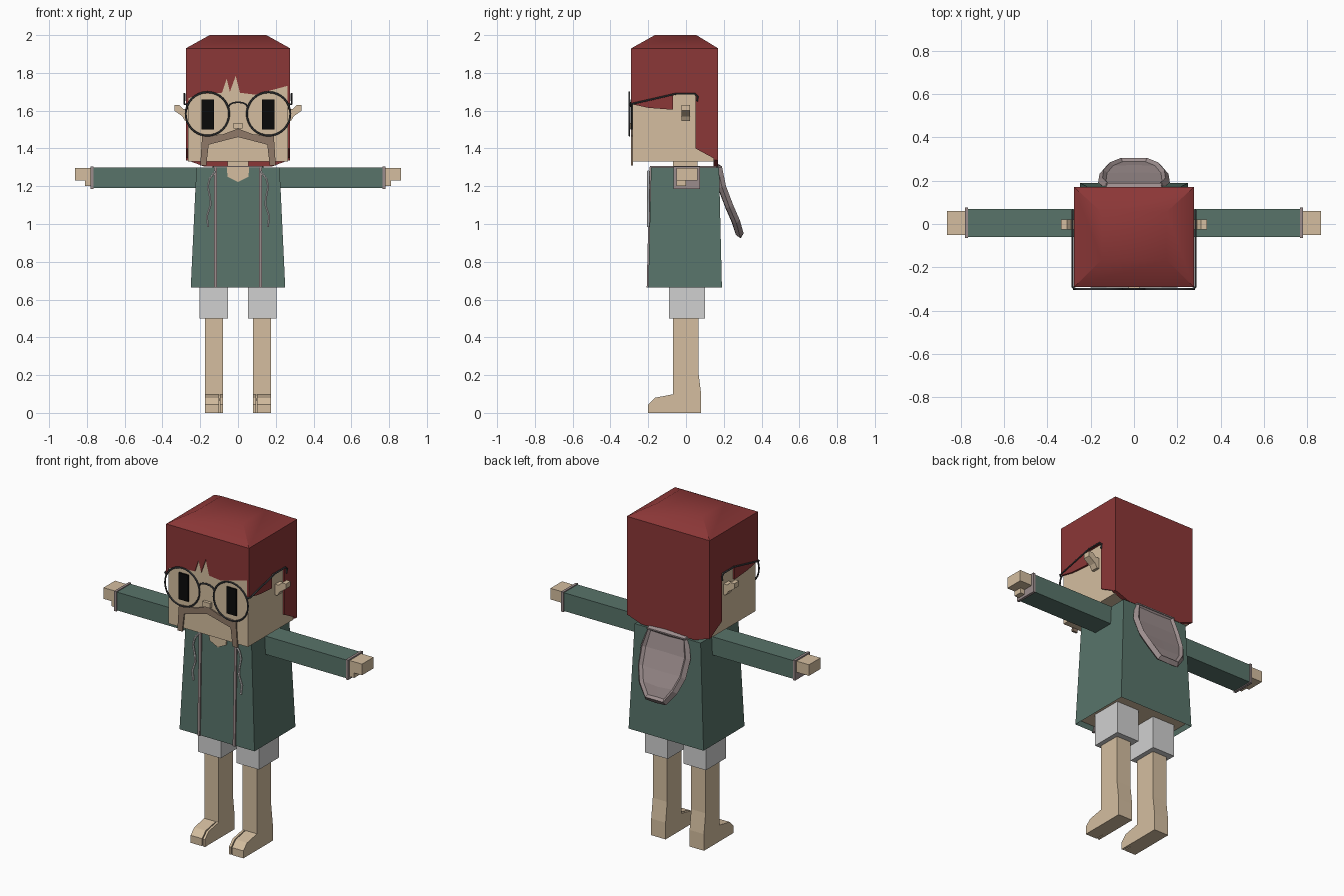
import bpy, bmesh, math
from mathutils import Matrix

if "Cube" in bpy.data.objects:
    bpy.data.objects.remove(bpy.data.objects["Cube"])


def material(name, r, g, b):
    m = bpy.data.materials.new(name)
    m.use_nodes = True
    m.diffuse_color = (r, g, b, 1)
    m.node_tree.nodes["Principled BSDF"].inputs["Base Color"].default_value = (r, g, b, 1)
    return m


SKIN = material("skin", .66, .515, .35)
HAIR = material("red hair", .26, .038, .038)
GREEN = material("green cloth", .098, .175, .144)
TRIM = material("taupe trim", .33, .265, .265)
SHORTS = material("light grey cloth", .63, .63, .63)
WHITE = material("white cord", .79, .79, .79)
BLACK = material("black eye", .003, .003, .003)
METAL = material("dark metal", .06, .064, .07)
BROWN = material("brown moustache", .28, .195, .14)


def finish(name, bm, mat):
    bmesh.ops.recalc_face_normals(bm, faces=bm.faces)
    mesh = bpy.data.meshes.new(name)
    bm.to_mesh(mesh)
    bm.free()
    mesh.materials.append(mat)
    ob = bpy.data.objects.new(name, mesh)
    bpy.context.collection.objects.link(ob)
    return ob


def smooth(ob, degrees=40):
    bpy.ops.object.select_all(action='DESELECT')
    ob.select_set(True)
    bpy.context.view_layer.objects.active = ob
    bpy.ops.object.shade_smooth_by_angle(angle=math.radians(degrees))


def prism(name, axis, pts, a, b, mat):
    """Extrude a flat outline along x (points y,z) or y (points x,z)."""
    bm = bmesh.new()
    put = (lambda p, t: (t, p[0], p[1])) if axis == 'x' else (lambda p, t: (p[0], t, p[1]))
    lo = [bm.verts.new(put(p, a)) for p in pts]
    hi = [bm.verts.new(put(p, b)) for p in pts]
    bm.faces.new(lo)
    bm.faces.new(hi)
    for i in range(len(pts)):
        j = (i + 1) % len(pts)
        bm.faces.new((lo[i], lo[j], hi[j], hi[i]))
    return finish(name, bm, mat)


def loft(name, rings, mat):
    """Stack rectangles given as (z, x0, x1, y0, y1)."""
    bm = bmesh.new()
    loops = [[bm.verts.new(c) for c in ((x0, y0, z), (x1, y0, z), (x1, y1, z), (x0, y1, z))]
             for z, x0, x1, y0, y1 in rings]
    bm.faces.new(loops[0])
    bm.faces.new(loops[-1])
    for u, v in zip(loops, loops[1:]):
        for i in range(4):
            j = (i + 1) % 4
            bm.faces.new((u[i], u[j], v[j], v[i]))
    return finish(name, bm, mat)


def box(name, x0, x1, y0, y1, z0, z1, mat):
    return loft(name, [(z0, x0, x1, y0, y1), (z1, x0, x1, y0, y1)], mat)


def tube(name, pts, radius, mat):
    cu = bpy.data.curves.new(name, 'CURVE')
    cu.dimensions = '3D'
    cu.bevel_depth = radius
    cu.bevel_resolution = 1
    cu.use_fill_caps = True
    sp = cu.splines.new('POLY')
    sp.points.add(len(pts) - 1)
    for p, co in zip(sp.points, pts):
        p.co = (*co, 1)
    temp = bpy.data.objects.new(name, cu)
    mesh = bpy.data.meshes.new_from_object(temp)
    bpy.data.objects.remove(temp)
    mesh.materials.clear()
    mesh.materials.append(mat)
    ob = bpy.data.objects.new(name, mesh)
    bpy.context.collection.objects.link(ob)
    smooth(ob)


# Head, neck and nose
box("head", -.265, .265, -.284, .15, 1.33, 1.92, SKIN)
box("neck", -.055, .055, -.07, .06, 1.2, 1.34, SKIN)
box("nose", -.025, .025, -.302, -.28, 1.505, 1.535, SKIN)

# Hair: softly domed crown with cut-out plates hanging from it
smooth(loft("hair_crown", [(1.9, -.276, .276, -.29, .17), (1.93, -.276, .276, -.29, .17),
                           (2.0, -.15, .15, -.165, .055)], HAIR))
prism("hair_fringe", 'y', [(-.276, 1.92), (-.276, 1.66), (-.2, 1.69), (-.085, 1.695), (-.06, 1.77),
                           (-.043, 1.7), (-.012, 1.785), (.01, 1.695), (.09, 1.685),
                           (.276, 1.735), (.276, 1.92)], -.29, -.27, HAIR)
prism("hair_back", 'y', [(-.276, 1.92), (-.276, 1.34), (-.18, 1.305), (.18, 1.305),
                         (.276, 1.34), (.276, 1.92)], .145, .17, HAIR)
side_hair = [(-.29, 1.92), (-.29, 1.635), (-.2, 1.615), (-.07, 1.605), (-.07, 1.69), (.05, 1.69),
             (.05, 1.4), (.17, 1.335), (.17, 1.92)]

# Moustache
left_half = [(.19, 1.465), (.08, 1.475), (0, 1.505)]
under = [(0, 1.46), (.04, 1.45), (.155, 1.42), (.168, 1.31), (.2, 1.31)]
outline = under + left_half
outline += [(-x, z) for x, z in reversed(outline) if x > 0]
prism("moustache", 'y', outline, -.292, -.28, BROWN)

# Glasses bridge
tube("glasses_bridge", [(.05 * math.cos(t * math.pi / 6), -.3, 1.62 + .025 * math.sin(t * math.pi / 6))
                        for t in range(7)], .005, METAL)

# Coat body with a recessed hem
coat = loft("coat", [(.665, -.25, .25, -.2, .19), (1.3, -.22, .22, -.185, .175)], GREEN)
coat.data.materials.append(SKIN)
bm = bmesh.new()
bm.from_mesh(coat.data)
hem = min(bm.faces, key=lambda f: f.calc_center_median().z)
bmesh.ops.inset_region(bm, faces=[hem], thickness=.012)
bmesh.ops.translate(bm, verts=hem.verts, vec=(0, 0, .03))
hem.material_index = 1
bm.to_mesh(coat.data)
bm.free()
prism("open_collar", 'y', [(-.06, 1.302), (.06, 1.302), (.055, 1.25), (0, 1.222), (-.055, 1.25)],
      -.193, -.18, SKIN)
box("collar_trim", -.13, .13, -.19, .19, 1.298, 1.306, TRIM)

# Hood hanging on the back: a curved shell with a raised rim
bm = bmesh.new()
rows = [(1.305, .19, .12), (1.2, .212, .145), (1.1, .25, .14), (1.02, .285, .11), (.95, .305, .06)]
grid = [[bm.verts.new((k * w, y, z)) for k in (-1, 0, 1)] for z, y, w in rows]
for u, v in zip(grid, grid[1:]):
    for i in range(2):
        bm.faces.new((u[i], v[i], v[i + 1], u[i + 1]))
bm.normal_update()
if bm.faces[:][0].normal.y < 0:
    bmesh.ops.reverse_faces(bm, faces=bm.faces)
bmesh.ops.inset_region(bm, faces=bm.faces[:], thickness=.016, depth=-.014, use_boundary=True)
mesh = bpy.data.meshes.new("hood")
bm.to_mesh(mesh)
bm.free()
mesh.materials.append(TRIM)
hood = bpy.data.objects.new("hood", mesh)
bpy.context.collection.objects.link(hood)
shell = hood.modifiers.new("thickness", 'SOLIDIFY')
shell.thickness = .03
shell.offset = -1

# Everything that comes in pairs
for s, tag in ((1, "left_"), (-1, "right_")):
    def pair_box(name, x0, x1, *rest):
        return box(tag + name, min(s * x0, s * x1), max(s * x0, s * x1), *rest)

    prism(tag + "hair_side", 'x', side_hair, s * .262, s * .276, HAIR)
    prism(tag + "ear", 'y', [(s * x, z) for x, z in ((.25, 1.61), (.29, 1.61), (.31, 1.63), (.337, 1.63),
          (.337, 1.6), (.295, 1.57), (.28, 1.545), (.25, 1.545))], -.025, .02, SKIN)
    pair_box("eye", .127, .193, -.293, -.284, 1.5, 1.66, BLACK)

    # Glasses ring and temple
    bpy.ops.mesh.primitive_torus_add(major_radius=.115, minor_radius=.005, major_segments=32,
                                     minor_segments=6, location=(s * .162, -.3, 1.583),
                                     rotation=(math.pi / 2, 0, 0))
    ring = bpy.context.object
    ring.name = tag + "glasses_ring"
    ring.data.materials.append(METAL)
    smooth(ring, 60)
    tube(tag + "glasses_temple", [(s * .27, -.3, 1.632), (s * .284, -.29, 1.635), (s * .284, -.05, 1.69),
                                  (s * .284, .045, 1.69), (s * .284, .062, 1.675),
                                  (s * .284, .058, 1.65)], .005, METAL)

    # Sleeve, cuff and hand
    pair_box("sleeve", .2, .77, -.06, .07, 1.19, 1.3, GREEN)
    pair_box("cuff", .765, .78, -.065, .075, 1.185, 1.305, TRIM)
    pair_box("hand", .77, .862, -.05, .06, 1.23, 1.297, SKIN)
    pair_box("thumb", .77, .81, -.05, 0, 1.2, 1.235, SKIN)

    # Coat edging and drawstring
    prism(tag + "coat_edge", 'x', [(-.193, 1.302), (-.208, .663), (-.19, .663), (-.175, 1.302)],
          s * .11, s * .126, TRIM)
    tube(tag + "drawstring", [(s * x, -.2, z) for x, z in ((.12, 1.28), (.15, 1.24), (.16, 1.2), (.148, 1.14),
         (.145, 1.1), (.165, 1.04), (.158, .985))], .006, WHITE)

    # Shorts, leg and foot
    pair_box("shorts", .052, .203, -.09, .1, .5, .7, SHORTS)
    a, b = (.08, .176)
    prism(tag + "leg", 'x', [(-.07, 0), (-.07, .52), (.065, .52), (.065, .22), (.08, .1), (.08, 0)],
          s * a, s * b, SKIN)
    toe = [(-.06, 0), (-.2, 0), (-.2, .045), (-.165, .08), (-.06, .1)]
    prism(tag + "big_toe", 'x', toe, s * a, s * .094, SKIN)
    prism(tag + "foot", 'x', toe, s * .1, s * b, SKIN)
    pair_box("foot_arch", .085, .17, -.15, -.05, 0, .075, SKIN)
